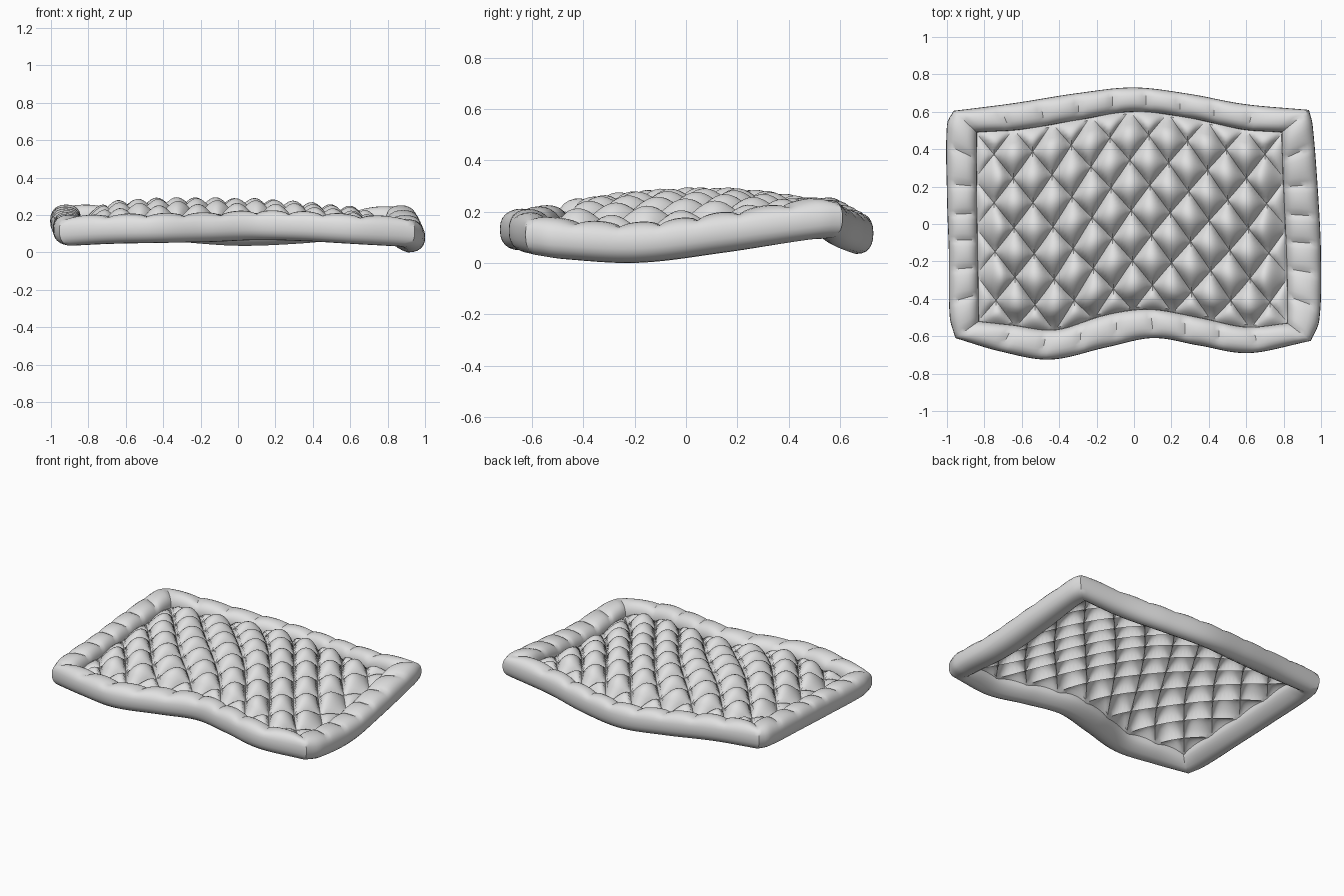
import bpy, bmesh, math
from mathutils import Vector

cube = bpy.data.objects.get("Cube")
if cube:
    bpy.data.objects.remove(cube, do_unlink=True)

grey = bpy.data.materials.new("plain_grey_cloth")
grey.use_nodes = True
colour = (0.75, 0.75, 0.75, 1)
grey.diffuse_color = colour
grey.node_tree.nodes["Principled BSDF"].inputs["Base Color"].default_value = colour

# Border sides: outer x, outer y, inner x, inner y, centre height
FRONT = [(-.955, -.61, -.83, -.52, .12), (-.72, -.68, -.65, -.54, .13),
         (-.45, -.725, -.42, -.565, .135), (-.15, -.66, -.15, -.485, .14),
         (.1, -.61, .08, -.455, .15), (.35, -.65, .35, -.5, .145),
         (.62, -.69, .6, -.55, .13), (.945, -.625, .82, -.53, .115)]
BACK = [(-.965, .605, -.84, .49, .185), (-.65, .645, -.6, .505, .17),
        (-.3, .7, -.3, .555, .14), (0, .73, 0, .6, .12),
        (.3, .695, .3, .565, .13), (.6, .64, .58, .505, .155),
        (.935, .61, .79, .49, .18)]
LEFT_EDGE = [FRONT[0], (-.985, -.5, -.83, -.44, .125), (-.99, -.15, -.835, -.15, .14),
             (-1, .15, -.84, .15, .16), (-1, .53, -.84, .42, .18), BACK[0]]
RIGHT_EDGE = [FRONT[-1], (.99, -.52, .82, -.44, .1), (1, -.2, .815, -.18, .085),
              (.985, .15, .8, .15, .125), (.955, .53, .79, .42, .175), BACK[-1]]


def side(rows, axis):
    """Return a smooth curve through the rows, paced by the inner edge."""
    pts = [Vector(r) for r in rows]
    start, end = pts[0][axis], pts[-1][axis]
    ts = [(p[axis] - start) / (end - start) for p in pts]
    last = len(pts) - 1

    def tangent(i):
        a, b = max(i - 1, 0), min(i + 1, last)
        return (pts[b] - pts[a]) / (ts[b] - ts[a])

    def curve(t):
        i = max(k for k in range(last) if ts[k] <= t or k == 0)
        h = ts[i + 1] - ts[i]
        s = (t - ts[i]) / h
        s2, s3 = s * s, s * s * s
        return (pts[i] * (2 * s3 - 3 * s2 + 1) + tangent(i) * h * (s3 - 2 * s2 + s)
                + pts[i + 1] * (3 * s2 - 2 * s3) + tangent(i + 1) * h * (s3 - s2))
    return curve


front, back = side(FRONT, 2), side(BACK, 2)
left, right = side(LEFT_EDGE, 3), side(RIGHT_EDGE, 3)


def finish(bm, name):
    bmesh.ops.recalc_face_normals(bm, faces=bm.faces[:])
    mesh = bpy.data.meshes.new(name)
    bm.to_mesh(mesh)
    bm.free()
    mesh.materials.append(grey)
    obj = bpy.data.objects.new(name, mesh)
    bpy.context.collection.objects.link(obj)
    bpy.ops.object.select_all(action='DESELECT')
    obj.select_set(True)
    bpy.context.view_layer.objects.active = obj
    bpy.ops.object.shade_smooth_by_angle(angle=math.radians(40))
    return obj


def soft(value, power):
    return math.copysign(abs(value) ** power, value)


# Padded border: a rounded tube, gathered into puffs over its top
PER_PUFF, RING = 8, 24
bm = bmesh.new()
loops = []
for curve, puffs, backwards in ((front, 9, False), (right, 7, False),
                                (back, 9, True), (left, 7, True)):
    steps = puffs * PER_PUFF
    for k in range(steps):
        t = k / steps
        p = curve(1 - t if backwards else t)
        outer, inner = Vector(p[:2]), Vector(p[2:4])
        gather = 1 - abs(math.sin(math.pi * puffs * t)) ** 0.6
        loop = []
        for j in range(RING):
            ang = 2 * math.pi * j / RING
            c, s = soft(math.cos(ang), 0.85), soft(math.sin(ang), 0.85)
            height = 1 - 0.25 * gather * (1 - max(c, 0) ** 2)
            if s < 0:
                height = 1 - 0.35 * max(-c, 0)
            xy = inner.lerp(outer, 0.5 + 0.5 * c)
            loop.append(bm.verts.new((xy.x, xy.y, p[4] + 0.08 * s * height)))
        loops.append(loop)
for i, loop in enumerate(loops):
    following = loops[(i + 1) % len(loops)]
    for j in range(RING):
        k = (j + 1) % RING
        bm.faces.new((loop[j], loop[k], following[k], following[j]))
border = finish(bm, "padded_border")

# Quilted panel: a patch between the four inner edges, domed with diamond puffs
CELLS_X, CELLS_Y, DIV = 8, 4, 14
corners = [front(0), front(1), back(0), back(1)]


def patch(u, v):
    across = front(u) * (1 - v) + back(u) * v
    along = left(v) * (1 - u) + right(v) * u
    flat = ((corners[0] * (1 - u) + corners[1] * u) * (1 - v)
            + (corners[2] * (1 - u) + corners[3] * u) * v)
    return across + along - flat


bm = bmesh.new()
grid = []
for i in range(CELLS_X * DIV + 1):
    u = i / (CELLS_X * DIV)
    row = []
    for j in range(CELLS_Y * DIV + 1):
        v = j / (CELLS_Y * DIV)
        p = patch(u, v)
        a, b = (i + j) / DIV, (i - j) / DIV
        puff = abs(math.sin(math.pi * a) * math.sin(math.pi * b)) ** 0.6
        dome = max(math.sin(math.pi * u) * math.sin(math.pi * v), 0) ** 0.6
        edge = min(1, 10 * min(u, 1 - u, v, 1 - v) + 0.15)
        z = p[4] - 0.01 + 0.12 * dome + 0.08 * puff * edge
        row.append(bm.verts.new((p[2] * 1.015, p[3] * 1.015, z)))
    grid.append(row)
# Faces crossed by a seam are split along it, so the creases run straight
for i in range(CELLS_X * DIV):
    for j in range(CELLS_Y * DIV):
        a, b, c, d = grid[i][j], grid[i + 1][j], grid[i + 1][j + 1], grid[i][j + 1]
        if (i - j) % DIV == 0:
            faces = ((a, b, c), (a, c, d))
        elif (i + j + 1) % DIV == 0:
            faces = ((a, b, d), (b, c, d))
        else:
            faces = ((a, b, c, d),)
        for f in faces:
            bm.faces.new(f)
panel = finish(bm, "quilted_panel")

# Rest everything on the ground
low = min(v.co.z for o in (border, panel) for v in o.data.vertices)
for o in (border, panel):
    for v in o.data.vertices:
        v.co.z -= low
